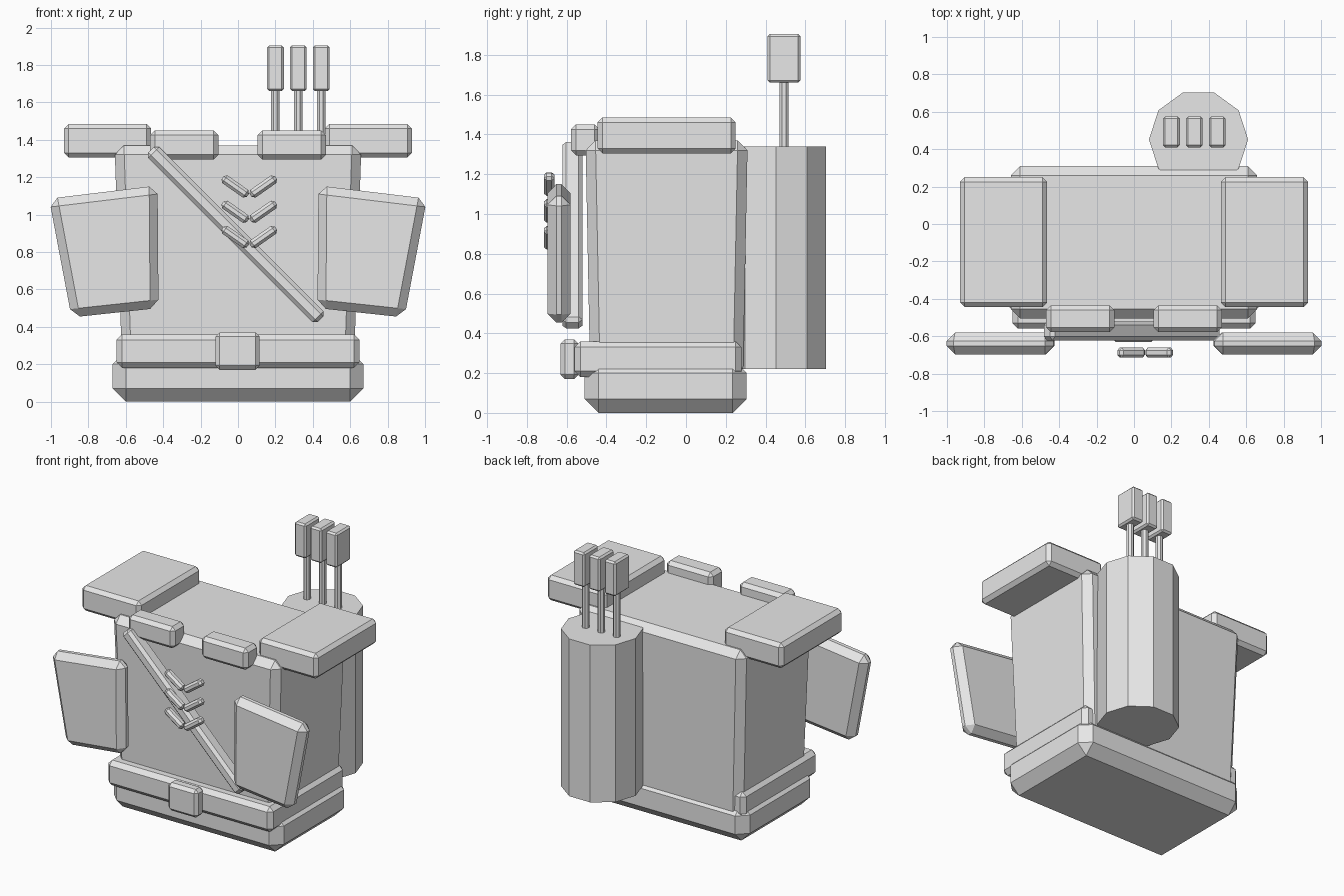
import bpy, bmesh, math
from mathutils import Matrix, Vector

cube = bpy.data.objects.get("Cube")
if cube:
    bpy.data.objects.remove(cube, do_unlink=True)

grey = bpy.data.materials.new("light_grey")
grey.use_nodes = True
colour = (0.8, 0.8, 0.8, 1)
grey.diffuse_color = colour
grey.node_tree.nodes["Principled BSDF"].inputs["Base Color"].default_value = colour


def finish(name, bm, chamfer=0.0):
    """Chamfer every edge once and store the mesh as a flat-shaded object."""
    bmesh.ops.recalc_face_normals(bm, faces=bm.faces)
    if chamfer:
        bmesh.ops.bevel(bm, geom=bm.edges[:], offset=chamfer, segments=1,
                        affect='EDGES', clamp_overlap=True)
    mesh = bpy.data.meshes.new(name)
    bm.to_mesh(mesh)
    bm.free()
    mesh.materials.append(grey)
    obj = bpy.data.objects.new(name, mesh)
    bpy.context.collection.objects.link(obj)
    return obj


def block(name, x, y, z, chamfer, tilt=0.0, taper=(1, 1)):
    """Chamfered box from ranges; tilt turns it in the front plane, taper narrows the bottom."""
    size = [b - a for a, b in (x, y, z)]
    centre = Vector([(a + b) / 2 for a, b in (x, y, z)])
    bm = bmesh.new()
    bmesh.ops.create_cube(bm, size=1)
    for v in bm.verts:
        if v.co.z < 0:
            v.co.x *= taper[0]
            v.co.y *= taper[1]
        v.co = Vector([c * s for c, s in zip(v.co, size)])
    bm.transform(Matrix.Translation(centre) @ Matrix.Rotation(tilt, 4, 'Y'))
    return finish(name, bm, chamfer)


def bar(name, x, z, y, length, width, chamfer, tilt):
    """Slanted bar given by its centre in the front plane."""
    return block(name, (x - length / 2, x + length / 2), y,
                 (z - width / 2, z + width / 2), chamfer, tilt)


def prism(name, sides, radius, x, y, z0, z1, spin):
    bm = bmesh.new()
    bmesh.ops.create_cone(bm, cap_ends=True, segments=sides, radius1=radius,
                          radius2=radius, depth=z1 - z0)
    bm.transform(Matrix.Translation((x, y, (z0 + z1) / 2)) @ Matrix.Rotation(spin, 4, 'Z'))
    return finish(name, bm)


def panel(name, outline, y0, y1, chamfer):
    """Front-plane outline given thickness along y."""
    bm = bmesh.new()
    face = bm.faces.new([bm.verts.new((x, y0, z)) for x, z in outline])
    ext = bmesh.ops.extrude_face_region(bm, geom=[face])
    moved = [g for g in ext["geom"] if isinstance(g, bmesh.types.BMVert)]
    bmesh.ops.translate(bm, verts=moved, vec=(0, y1 - y0, 0))
    return finish(name, bm, chamfer)


# Body, belt and base
block("torso", (-0.66, 0.66), (-0.505, 0.31), (0.12, 1.37), 0.05, taper=(0.935, 0.94))
block("belt", (-0.65, 0.65), (-0.56, 0.28), (0.18, 0.36), 0.03)
block("base", (-0.67, 0.67), (-0.51, 0.305), (0, 0.27), 0.07)
block("buckle", (-0.12, 0.115), (-0.63, -0.54), (0.17, 0.37), 0.022)

# Mirrored shoulder pads, collar blocks and hanging hand panels
for side, s in (("right", -1), ("left", 1)):
    def mx(a, b):
        return tuple(sorted((a * s, b * s)))
    block(side + "_shoulder_pad", mx(0.465, 0.93), (-0.445, 0.25), (1.305, 1.485), 0.025)
    block(side + "_collar_block", mx(0.105, 0.47), (-0.578, -0.435), (1.295, 1.45), 0.025)
    corners = [(1.01, 1.085), (0.43, 1.155), (0.425, 0.5), (0.89, 0.45)]
    panel(side + "_hand", [(x * s, z) for x, z in corners], -0.697, -0.58, 0.045)

# Diagonal chest strap
bar("chest_strap", -0.012, 0.893, (-0.622, -0.52), 1.282, 0.083, 0.02, math.radians(45))

# Chest chevrons
for i in range(3):
    z = 1.15 - 0.135 * i
    for side, x, s in (("right", -0.015, 1), ("left", 0.135, -1)):
        bar(f"{side}_chevron_{i + 1}", x, z, (-0.715, -0.66), 0.165, 0.05,
            0.015, s * math.radians(35))

# Quiver with three arrows
prism("quiver", 10, 0.265, 0.345, 0.452, 0.22, 1.34, math.radians(18 * 5))
for i in range(3):
    x = 0.2 + 0.1225 * i
    prism(f"arrow_shaft_{i + 1}", 8, 0.025, x, 0.492, 1.1, 1.68, math.radians(22.5))
    block(f"arrow_fletching_{i + 1}", (x - 0.045, x + 0.045), (0.41, 0.575),
          (1.66, 1.905), 0.012)
